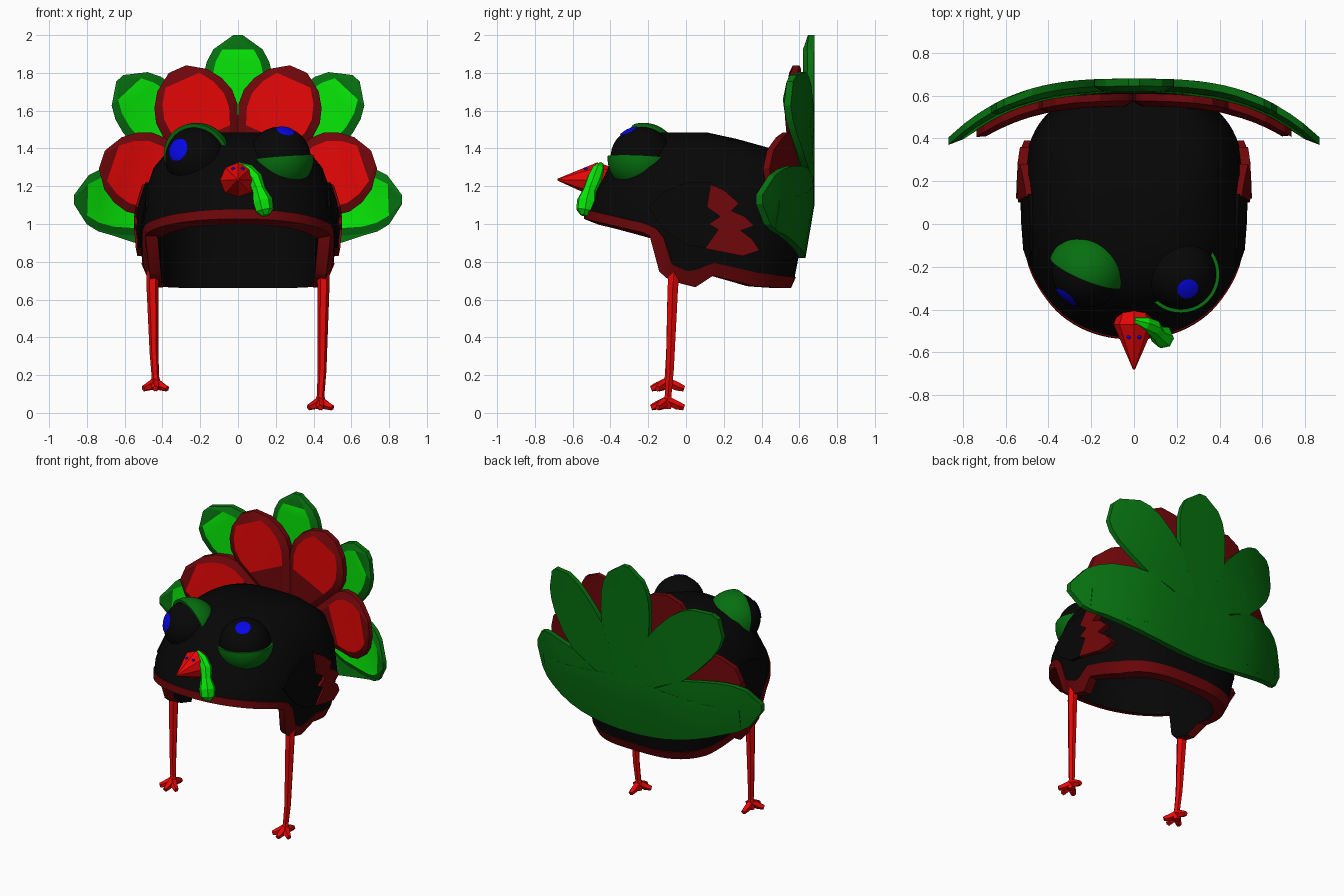
import bpy, bmesh
from math import sin, cos, pi, radians, copysign
from mathutils import Vector

if "Cube" in bpy.data.objects:
    bpy.data.objects.remove(bpy.data.objects["Cube"])


def material(name, rgb):
    m = bpy.data.materials.new(name)
    m.use_nodes = True
    m.diffuse_color = (*rgb, 1)
    m.node_tree.nodes["Principled BSDF"].inputs["Base Color"].default_value = (*rgb, 1)
    return m


BLACK = material("black", (.002, .002, .002))
DARK_RED = material("dark red", (.16, .002, .003))
RED = material("red", (.8, .002, .002))
DARK_GREEN = material("dark green", (.002, .16, .005))
GREEN = material("bright green", (.002, .8, .002))
BLUE = material("blue", (.002, .002, .8))


def finish(name, bm, mats, smooth=None):
    bmesh.ops.recalc_face_normals(bm, faces=bm.faces[:])
    me = bpy.data.meshes.new(name)
    bm.to_mesh(me)
    bm.free()
    ob = bpy.data.objects.new(name, me)
    bpy.context.collection.objects.link(ob)
    for m in mats:
        me.materials.append(m)
    if smooth:
        bpy.ops.object.select_all(action='DESELECT')
        ob.select_set(True)
        bpy.context.view_layer.objects.active = ob
        bpy.ops.object.shade_smooth_by_angle(angle=radians(smooth))
    return ob


def loft(name, rings, mats, rule=lambda i, j: 0, smooth=None):
    """Skin a list of closed rings and cap both ends."""
    bm = bmesh.new()
    vs = [[bm.verts.new(p) for p in ring] for ring in rings]
    n = len(vs[0])
    for i in range(len(vs) - 1):
        for j in range(n):
            k = (j + 1) % n
            f = bm.faces.new((vs[i][j], vs[i][k], vs[i + 1][k], vs[i + 1][j]))
            f.material_index = rule(i, j)
    bm.faces.new(vs[0])
    bm.faces.new(vs[-1])
    return finish(name, bm, mats, smooth)


def tube(name, pts, radii, ref, mat, sides=6):
    pts = [Vector(p) for p in pts]
    rings = []
    for i, p in enumerate(pts):
        d = (pts[min(i + 1, len(pts) - 1)] - pts[max(i - 1, 0)]).normalized()
        a = d.cross(Vector(ref)).normalized()
        b = d.cross(a)
        rings.append([p + radii[i] * (a * cos(t) + b * sin(t))
                      for t in (2 * pi * k / sides for k in range(sides))])
    return loft(name, rings, [mat])


def dome(name, centre, r, mat, normal=None, dist=0):
    """Sphere, or the part of it beyond a plane."""
    bm = bmesh.new()
    bmesh.ops.create_icosphere(bm, subdivisions=4, radius=r)
    if normal:
        n = Vector(normal).normalized()
        bmesh.ops.bisect_plane(bm, geom=bm.verts[:] + bm.edges[:] + bm.faces[:],
                               plane_co=n * dist, plane_no=n, clear_inner=True)
        bmesh.ops.holes_fill(bm, edges=[e for e in bm.edges if e.is_boundary])
    bmesh.ops.translate(bm, verts=bm.verts[:], vec=centre)
    return finish(name, bm, [mat], 40)


def lerp(table, x, col=1):
    if x <= table[0][0]:
        return table[0][col]
    for a, b in zip(table, table[1:]):
        if x <= b[0]:
            return a[col] + (b[col] - a[col]) * (x - a[0]) / (b[0] - a[0])
    return table[-1][col]


# Hollow hat body: height, half width, front reach, back reach
HULL = [(.66, .45, .5, .5), (.8, .51, .55, .56), (1, .525, .585, .57), (1.08, .52, .58, .56),
        (1.15, .5, .54, .55), (1.3, .445, .46, .52), (1.4, .36, .38, .4),
        (1.45, .27, .3, .22), (1.485, .16, .2, .06)]
RIM = [(-.53, 1.03), (-.4, 1), (-.2, .95), (-.17, .92), (-.155, .75), (-.1, .7), (.05, .665),
       (.1, .7), (.13, .73), (.4, .67), (.6, .66)]
BAND = [(-.53, 1.08), (-.4, 1.05), (-.2, 1.0), (-.12, .96), (-.1, .8), (0, .75), (.08, .76),
        (.12, .8), (.4, .74), (.6, .72)]
MID, COLS = .05, 96
FRONT_POWER, BACK_POWER = 2.2, 3.1


def hull_point(a, z, scale=1):
    s, c = sin(a), cos(a)
    reach, power = (lerp(HULL, z, 2), FRONT_POWER) if c > 0 else (lerp(HULL, z, 3), BACK_POWER)
    s, c = (copysign(abs(v) ** (2 / power), v) for v in (s, c))
    return scale * s * lerp(HULL, z), MID - scale * c * reach


def hull_x(y, z):
    col, power = (2, FRONT_POWER) if y < MID else (3, BACK_POWER)
    t = abs(y - MID) / lerp(HULL, z, col)
    return lerp(HULL, z) * max(0, 1 - t ** power) ** (1 / power)


def ring(height, scale=1):
    pts = []
    for k in range(COLS):
        a = 2 * pi * k / COLS
        z = height(hull_point(a, .9)[1]) if callable(height) else height
        pts.append((*hull_point(a, z, scale), z - (.08 if scale < 1 and z > 1.3 else 0)))
    return pts


def rim(y):
    return lerp(RIM, y)


def inner_rim(y):
    return rim(y) - (.03 if y < -.2 else 0)


def band(y):
    return lerp(BAND, y)


rings = [ring(1.42, .88), ring(1.25, .88), ring(1.14, .88), ring(inner_rim, .88),
         ring(rim, 1.012), ring(band, 1.012), ring(band), ring(lambda y: (band(y) + 1.15) / 2)]
rings += [ring(z) for z in (1.15, 1.22, 1.3, 1.36, 1.4, 1.45, 1.485)]
loft("hat_body", rings, [BLACK, DARK_RED], lambda i, j: int(3 <= i <= 5), 35)


# Wings hugging the sides of the hat
def wing(name, outline, side, mat, lift):
    loft(name, [[(side * (hull_x(y, z) + off + .04 * max(0, y)), y, z) for y, z in outline]
                for off in (-.05, lift)], [mat])


TIPS = [(.13, 1.21), (.2, 1.18), (.28, 1.11), (.24, 1.07), (.31, 1.04), (.36, .99), (.29, .965),
        (.35, .92), (.39, .86), (.3, .83), (.1, .87), (.17, .97), (.12, 1), (.18, 1.04),
        (.11, 1.09)]
SHOULDER = [(-.2, 1.09), (-.12, 1.17), (0, 1.22), (.14, 1.22), (.15, 1.1), (.18, .98),
            (.12, .87), (0, .89), (-.12, .97)]
for side, label in ((1, "left"), (-1, "right")):
    wing(label + "_wing_shoulder", SHOULDER, side, BLACK, .012)
    wing(label + "_wing_tips", TIPS, side, DARK_RED, .022)


# Tail fan: petals spread around a hub, bowed forwards at the sides and bottom
HUB = 1.1


def bow(x, y, z):
    return x, y - .42 * abs(x) ** 3 - .17 * max(0, HUB - z), z


def petal(name, angle, back, shape, mats, root, length=1):
    """Bevelled petal with an inlay of the second colour from station root outwards."""
    a = radians(angle)
    rings = []
    for r, w in shape:
        edge = r == shape[-1][0]
        inner = max(w - .047, w * .4)
        loop = []
        for v, depth in ((-w, .035), (-inner, .06), (0, .06), (inner, .06), (w, .035),
                         (w, 0), (0, 0), (-w, 0)):
            x = length * r * cos(a) - v * sin(a)
            z = HUB + length * r * sin(a) + v * cos(a)
            loop.append(bow(x, back - (min(depth, .035) if edge else depth), z))
        rings.append(loop)
    last = len(shape) - 2
    loft(name, rings, mats, lambda i, j: int(j in (1, 2) and root <= i < last), 20)


GREEN_SHAPE = [(.08, .033), (.25, .1), (.43, .178), (.55, .188), (.68, .184), (.76, .165),
               (.825, .13), (.9, .025)]
RED_SHAPE = [(.08, .033), (.25, .11), (.41, .18), (.5, .215), (.58, .22), (.66, .195),
             (.735, .145), (.8, .05)]
for k, (angle, length) in enumerate(((2, .965), (47, 1.02), (90, 1), (133, 1.02), (178, .965))):
    petal(f"green_tail_feather_{k + 1}", angle, .68, GREEN_SHAPE, [DARK_GREEN, GREEN], 0, length)
for k, (angle, length) in enumerate(((18.5, .95), (66, .985), (114, .985), (161.5, .95))):
    petal(f"red_tail_feather_{k + 1}", angle, .61, RED_SHAPE, [DARK_RED, RED], 2, length)

# Rounded lower edge of the fan, rising to cover the hub
steps = [-.76 + 1.52 * k / 16 for k in range(17)]
sections = []
for x in steps:
    top, low = HUB + .02 + .12 * (1 - abs(x) / .76), .82 + .27 * x * x
    sections.append([bow(x, y, z) for y, z in ((.64, top), (.68, top), (.68, HUB),
                                               (.68, low), (.64, low), (.64, HUB))])
loft("tail_base", sections, [DARK_GREEN], smooth=20)

# Eyes with one drooping upper lid and one lower lid
EYE_R = .165
LEFT_EYE, RIGHT_EYE = (.22, -.235, 1.35), (-.22, -.225, 1.35)
for label, centre, look, cut in (("left", LEFT_EYE, (.03, -.065, .135), .162),
                                 ("right", RIGHT_EYE, (-.1, -.12, .045), .158)):
    dome(label + "_eye", centre, EYE_R, BLACK)
    dome(label + "_pupil", centre, EYE_R + .005, BLUE, look, cut)
dome("left_lower_lid", LEFT_EYE, .181, DARK_GREEN, (.08, -.05, -1))
dome("right_upper_lid", RIGHT_EYE, .186, DARK_GREEN, (.36, .88, .22))

# Beak, nostrils and snood
tube("beak", [(0, -.4, 1.235), (0, -.47, 1.23), (0, -.68, 1.235)], [.07, .096, .005],
     (0, 0, 1), RED, 8)
for side, label in ((1, "left"), (-1, "right")):
    dome(label + "_nostril", (side * .025, -.53, 1.292), .009, BLUE)
tube("snood", [(0, -.45, 1.315), (.05, -.465, 1.285), (.09, -.485, 1.24), (.11, -.51, 1.18),
               (.13, -.525, 1.12), (.14, -.535, 1.07), (.145, -.54, 1.045)],
     [.015, .035, .04, .036, .054, .048, .02], (0, 1, 0), GREEN, 7)

# Legs with three front toes and one back toe
for side, label, foot in ((1, "left", .02), (-1, "right", .12)):
    x = side * .437
    tube(label + "_leg", [(side * .452, -.06, .78), (side * .452, -.07, .66),
                          (side * .445, -.085, foot + .2), (x, -.095, foot + .07),
                          (x, -.1, foot + .04), (x, -.1, foot)],
         [.034, .032, .023, .02, .028, .024], (0, 1, 0), RED)
    for k, (dx, dy) in enumerate(((-.055, -.05), (0, -.085), (.055, -.05), (0, .09))):
        tube(f"{label}_toe_{k + 1}", [(x, -.1, foot + .045),
                                      (x + dx * .6, -.1 + dy * .6, foot + .02),
                                      (x + dx * 1.15, -.1 + dy, foot + .008)],
             [.024, .024, .016], (0, 0, 1), RED, 5)
